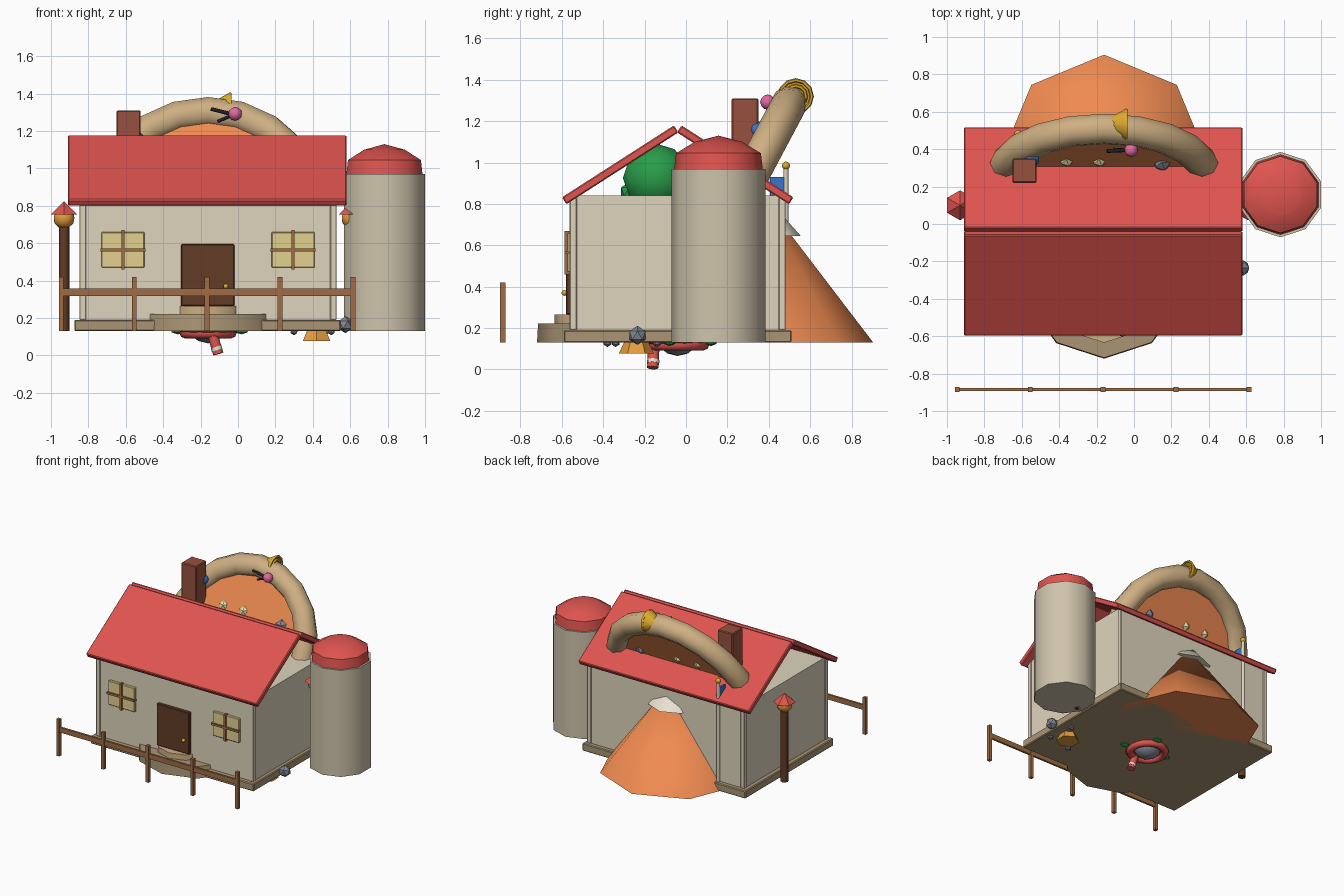
import bpy, math
from mathutils import Vector

if "Cube" in bpy.data.objects:
    bpy.data.objects.remove(bpy.data.objects["Cube"])

def mat(name, r, g, b):
    m = bpy.data.materials.new(name)
    m.diffuse_color = tuple((c / 255) ** 2.2 for c in (r, g, b)) + (1,)
    m.use_nodes = True
    m.node_tree.nodes["Principled BSDF"].inputs["Base Color"].default_value = m.diffuse_color
    return m

WALL, STONE = mat("plaster", 222, 211, 188), mat("stone", 168, 148, 115)
RED, BRICK = mat("red", 222, 85, 80), mat("brick", 150, 82, 65)
DARK, WOOD = mat("dark_wood", 98, 62, 42), mat("wood", 158, 108, 70)
PANE, GOLD = mat("pane", 226, 208, 142), mat("gold", 224, 172, 50)
ORANGE, TAN = mat("orange", 240, 138, 82), mat("tan", 205, 174, 130)
GREEN, BLUE = mat("green", 45, 155, 75), mat("blue", 60, 115, 205)
PINK, BLACK = mat("pink", 225, 105, 160), mat("black", 40, 38, 48)
SILO, SNOW = mat("silo", 205, 194, 170), mat("snow", 232, 224, 208)
GREY, CREAM = mat("rock", 128, 134, 146), mat("cream", 238, 228, 170)
LAMP = mat("lamp", 230, 155, 65)

def finish(name, m, smooth=0):
    o = bpy.context.object
    o.name = name
    o.data.materials.append(m)
    if smooth:
        bpy.ops.object.shade_smooth_by_angle(angle=math.radians(smooth))
    return o

def box(name, m, x0, x1, y0, y1, z0, z1, bevel=0, rx=0):
    bpy.ops.mesh.primitive_cube_add(size=1, location=((x0+x1)/2, (y0+y1)/2, (z0+z1)/2),
                                    rotation=(rx, 0, 0))
    o = finish(name, m)
    o.scale = (x1-x0, y1-y0, z1-z0)
    bpy.ops.object.transform_apply(location=False, rotation=False, scale=True)
    if bevel:
        b = o.modifiers.new("bevel", 'BEVEL')
        b.width, b.segments = bevel, 1
    return o

def cone(name, m, x, y, z0, z1, r1, r2, n=10, smooth=40, rot=(0, 0, 0)):
    bpy.ops.mesh.primitive_cone_add(vertices=n, radius1=r1, radius2=r2, depth=z1-z0,
                                    location=(x, y, (z0+z1)/2), rotation=rot)
    return finish(name, m, smooth)

def ball(name, m, x, y, z, r, sub=1):
    bpy.ops.mesh.primitive_ico_sphere_add(subdivisions=sub, radius=r, location=(x, y, z))
    return finish(name, m, 0 if sub == 1 else 50)

def rod(name, m, a, b, r, n=8):
    a, b = Vector(a), Vector(b)
    bpy.ops.mesh.primitive_cylinder_add(vertices=n, radius=r, depth=(b-a).length, location=(a+b)/2,
                                        rotation=(b-a).to_track_quat('Z', 'Y').to_euler())
    return finish(name, m, 50)

def ring(name, m, loc, R, r, rot=(0, 0, 0), n=20, k=8):
    bpy.ops.mesh.primitive_torus_add(major_radius=R, minor_radius=r, major_segments=n,
                                     minor_segments=k, location=loc, rotation=rot)
    return finish(name, m, 60)

# House body, foundation and corner trim
box("foundation", STONE, -.875, .55, -.59, .51, .13, .19, .006)
box("walls", WALL, -.84, .52, -.555, .475, .19, .84)
for x in (-.83, .51):
    for y in (-.545, .465):
        box("corner_trim", WALL, x-.017, x+.017, y-.017, y+.017, .19, .83, .003)

# Roof panels and chimney
for s in (-1, 1):
    y = -.04 + s*.278
    box("roof_panel", RED, -.91, .58, y-.3215, y+.3215, .969, 1.009, .006, -s*math.radians(32.7))
box("chimney", BRICK, -.65, -.52, .22, .35, .85, 1.31, .006)

# Door and windows
box("door", DARK, -.305, -.02, -.58, -.55, .265, .595, .005)
ball("door_knob", GOLD, -.065, -.588, .37, .014, 2)
for x in (-.615, .295):
    box("window_pane", PANE, x-.115, x+.115, -.575, -.55, .47, .66, .004)
    box("window_upright", WOOD, x-.008, x+.008, -.588, -.56, .46, .67)
    box("window_crossbar", WOOD, x-.12, x+.12, -.588, -.56, .557, .573)

# Entrance steps
cone("lower_step", STONE, -.16, -.285, .131, .222, .435, .43)
cone("upper_step", TAN, -.16, -.43, .222, .265, .205, .205)

# Fence
for i in range(5):
    x = -.945 + i*.39
    box("fence_post", WOOD, x-.013, x+.013, -.898, -.872, .13, .42)
box("fence_rail", WOOD, -.945, .615, -.893, -.877, .318, .358)

# Silo with low dome
cone("silo", SILO, .783, .157, .13, .97, .228, .228)
prof = [(.215, .96), (.205, 1.045), (.115, 1.1), (0, 1.13)]
for (r1, z0), (r2, z1) in zip(prof, prof[1:]):
    cone("silo_dome", RED, .783, .157, z0, z1, r1, r2)

# Lamp posts
for x in (-.93, .61):
    cone("lamp_post", DARK, x, .1, .13, .69, .028, .028, 8, 50)
    ball("lamp_globe", LAMP, x, .1, .735, .058, 2)
    cone("lamp_cap", RED, x, .1, .755, .825, .08, 0, 6, 0)

# Peak behind the house with pale cap
cone("peak", ORANGE, -.16, .355, .13, .85, .55, 0, 8, 45)
cone("peak_cap", SNOW, -.16, .355, .645, .87, .2, 0, 8, 45)

# Tilted round dish rising through the roof
tilt = math.radians(62)
ring("dish_rim", TAN, (-.16, .25, .815), .55, .085, (tilt, 0, 0))
bpy.ops.mesh.primitive_cylinder_add(vertices=20, radius=.53, depth=.04,
                                    location=(-.16, .25, .815), rotation=(tilt, 0, 0))
finish("dish_plate", ORANGE)
for x in (-.36, -.185):
    ball("plate_bead", CREAM, x, .345, 1.0, .042)
ball("plate_stone", GREY, .15, .33, .98, .05)
ball("rim_bead", BLUE, -.545, .345, 1.16, .04, 2)

# Horn, and pink bead with dark sticks
quarter = math.pi/2
cone("horn", GOLD, -.115, .53, 1.25, 1.39, .085, .008, 12, 40, (0, -quarter, 0))
for R in (.078, .05):
    ring("horn_ring", GOLD, (-.043, .53, 1.32), R, .01, (0, quarter, 0), 12, 6)
ball("pink_bead", PINK, -.015, .395, 1.292, .037, 2)
rod("dark_stick", BLACK, (-.03, .395, 1.29), (-.145, .39, 1.318), .01)
rod("dark_stick", BLACK, (-.03, .395, 1.285), (-.11, .40, 1.25), .008)

# Flag pole at the back
rod("flag_pole", WALL, (-.62, .483, .13), (-.62, .483, .975), .012)
ball("flag_pole_knob", GOLD, -.62, .483, .985, .02, 2)
box("flag", BLUE, -.63, -.615, .405, .475, .83, .93)

# Tree crown under the roof
ball("tree_crown", GREEN, -.16, -.14, .925, .165, 2)
ball("tree_crown_tuft", GREEN, -.16, -.275, .86, .045)
cone("tree_trunk", DARK, -.16, -.14, .2, .84, .05, .04, 8)

# Rocks and pieces showing below the foundation
ball("rock", GREY, .575, -.235, .165, .046)
for x, y in ((.3, -.38), (.5, -.34), (.47, -.14)):
    ball("pebble", GREY, x, y, .13, .022)
cone("orange_foot", LAMP, .42, -.24, .077, .14, .085, .055, 6, 0)
ring("under_ring", RED, (-.16, -.04, .12), .125, .028)
cone("under_plate", RED, -.16, -.05, .118, .14, .13, .19)
ball("under_ball", GREY, -.16, -.04, .15, .085, 2).scale = (1.2, 1.2, 1)
rod("under_peg", RED, (-.145, -.155, .14), (-.105, -.16, .008), .028)
rod("under_peg_band", SNOW, (-.117, -.158, .045), (-.111, -.159, .028), .03)
for x, y in ((-.32, -.03), (.02, -.08), (-.12, .12)):
    ball("under_leaf", GREEN, x, y, .132, .032).scale = (1.3, 1, .6)
